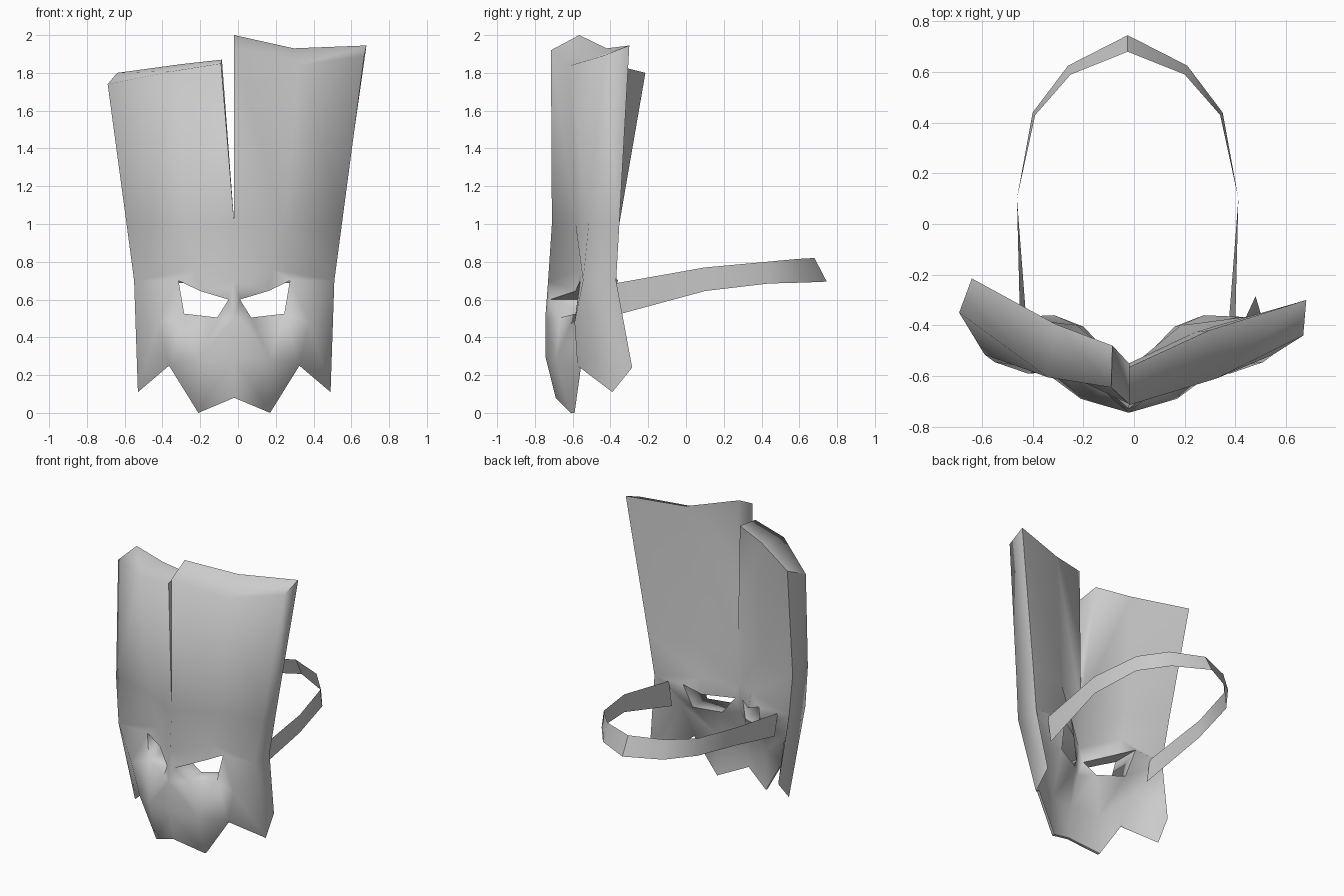
import bpy, bmesh, math
from mathutils import Vector

cube = bpy.data.objects.get("Cube")
if cube:
    bpy.data.objects.remove(cube, do_unlink=True)

MIDDLE = -0.02  # x of the mask's centre line

grey = bpy.data.materials.new("plain_grey")
grey.use_nodes = True
colour = (0.6, 0.6, 0.6, 1)
grey.diffuse_color = colour
grey.node_tree.nodes["Principled BSDF"].inputs["Base Color"].default_value = colour


def finish(name, bm, angle):
    bmesh.ops.recalc_face_normals(bm, faces=bm.faces)
    mesh = bpy.data.meshes.new(name)
    bm.to_mesh(mesh)
    bm.free()
    mesh.materials.append(grey)
    obj = bpy.data.objects.new(name, mesh)
    bpy.context.collection.objects.link(obj)
    bpy.ops.object.select_all(action='DESELECT')
    obj.select_set(True)
    bpy.context.view_layer.objects.active = obj
    bpy.ops.object.shade_smooth_by_angle(angle=math.radians(angle))


# Outer half profile: distance from the centre line, depth, height
columns = ["middle", "ridge", "corner", "rear"]


def row(prefix, points):
    return {prefix + "_" + c: Vector(p) for c, p in zip(columns, points)}


# The two uneven flap tops
tops = {
    1: row("top", [(0, -.715, 1.92), (.345, -.61, 1.84),
                   (.688, -.44, 1.89), (.7, -.3, 1.945)]),
    -1: row("top", [(.07, -.645, 1.85), (.32, -.605, 1.81),
                    (.67, -.35, 1.74), (.62, -.215, 1.8)]),
}

# Forehead and brow, with a furrow running down to each eye
shape = row("split", [(0, -.71, 1), (.265, -.585, 1),
                      (.57, -.515, 1), (.565, -.353, 1)])
shape |= row("brow", [(0, -.73, .7), (.205, -.56, .76),
                      (.53, -.545, .7), (.525, -.37, .7)])

# Eye opening
shape |= {
    "eye_inner": Vector((.03, -.72, .6)),
    "eye_top": Vector((.18, -.585, .645)),
    "eye_outer": Vector((.295, -.56, .7)),
    "eye_low_outer": Vector((.265, -.585, .525)),
    "eye_low_inner": Vector((.09, -.665, .505)),
}

# Muzzle, cheek and jagged lower edge
shape |= {
    "nose": Vector((0, -.745, .5)),
    "lip": Vector((0, -.745, .3)),
    "muzzle": Vector((.19, -.69, .28)),
    "chin": Vector((0, -.69, .08)),
    "fang": Vector((.19, -.61, 0)),
    "notch": Vector((.345, -.575, .25)),
    "jowl": Vector((.4, -.59, .48)),
    "jaw_tip": Vector((.51, -.39, .11)),
    "jaw_rear": Vector((.5, -.285, .24)),
}

faces = []
for upper, lower in (("top", "split"), ("split", "brow")):
    for a, b in zip(columns, columns[1:]):
        faces.append([f"{upper}_{a}", f"{lower}_{a}", f"{lower}_{b}", f"{upper}_{b}"])
faces += [f.split() for f in (
    "brow_middle eye_inner eye_top brow_ridge",
    "brow_ridge eye_top eye_outer",
    "brow_ridge eye_outer brow_corner",
    "brow_middle nose eye_low_inner eye_inner",
    "nose lip muzzle eye_low_inner",
    "eye_low_inner muzzle eye_low_outer",
    "eye_outer eye_low_outer jowl brow_corner",
    "eye_low_outer muzzle notch jowl",
    "lip chin fang muzzle",
    "muzzle fang notch",
    "jowl notch jaw_tip",
    "jowl jaw_tip brow_corner",
    "brow_corner jaw_tip jaw_rear brow_rear",
)]

# The inner skin meets the outer skin along the rear edges
centre = {"split_middle", "brow_middle", "nose", "lip", "chin"}
thickness = {"chin": .02, "fang": .02, "notch": .02, "lip": .09, "muzzle": .09,
             "jowl": .09, "eye_outer": .2, "eye_top": .18}
top_offsets = {
    1: {"top_middle": (0, .15, .08), "top_ridge": (-.03, .19, .09)},
    -1: {"top_middle": (-.005, .165, .02), "top_ridge": (-.03, .21, .035)},
}


def inner_name(name):
    if name.endswith("_corner"):
        return name.replace("_corner", "_rear")
    return name if name.endswith("_rear") or name == "jaw_tip" else "inside_" + name


bm = bmesh.new()
verts = {}


def vertex(name, side):
    points = shape | tops[side]
    base = name.removeprefix("inside_")
    key = (name, 0 if base in centre else side)
    if key not in verts:
        p = points[base].copy()
        if name != base:
            p += Vector(top_offsets[side].get(base, (0, thickness.get(base, .16), 0)))
        verts[key] = bm.verts.new((MIDDLE + side * p.x, p.y, p.z))
    return verts[key]


def add_face(names, side):
    ring = list(dict.fromkeys(vertex(n, side) for n in names))
    if len(ring) > 2 and not bm.faces.get(ring):
        bm.faces.new(ring)


# Both skins, then walls round every open edge
for side in (1, -1):
    edges = {}
    for face in faces:
        add_face(face, side)
        if "jaw_rear" not in face:
            add_face([inner_name(n) for n in reversed(face)], side)
        for a, b in zip(face, face[1:] + face[:1]):
            edges.setdefault(frozenset((a, b)), []).append((a, b))
    add_face(["inside_jowl", "brow_rear", "jaw_rear", "jaw_tip"], side)
    for uses in edges.values():
        a, b = uses[0]
        if len(uses) == 1 and not (a in centre and b in centre) and "jaw_rear" not in (a, b):
            add_face([b, a, inner_name(a), inner_name(b)], side)
# The last inner jaw panels replace the plain jowl-to-tip ones
doubled = [f for f in bm.faces if len(f.verts) == 3 and all(
    v in {verts[n, s] for s in (1, -1) for n in ("inside_jowl", "brow_rear", "jaw_tip")}
    for v in f.verts)]
bmesh.ops.delete(bm, geom=doubled, context='FACES_ONLY')
finish("mask", bm, 80)

# Head strap: half path as distance, depth and height of each edge
low = [(.4, -.38, .515), (.437, .1, .645), (.375, .44, .685), (.235, .625, .69), (0, .745, .695)]
high = [(.425, -.38, .685), (.437, .1, .77), (.365, .43, .80), (.225, .59, .815), (0, .68, .82)]
bm = bmesh.new()
rails = []
for rail in (low, high):
    path = [(-x, y, z) for x, y, z in rail] + [p for p in reversed(rail[:-1])]
    rails.append([bm.verts.new((x + MIDDLE - .005, y, z)) for x, y, z in path])
for i in range(len(rails[0]) - 1):
    bm.faces.new((rails[0][i], rails[0][i + 1], rails[1][i + 1], rails[1][i]))
finish("head_strap", bm, 35)
